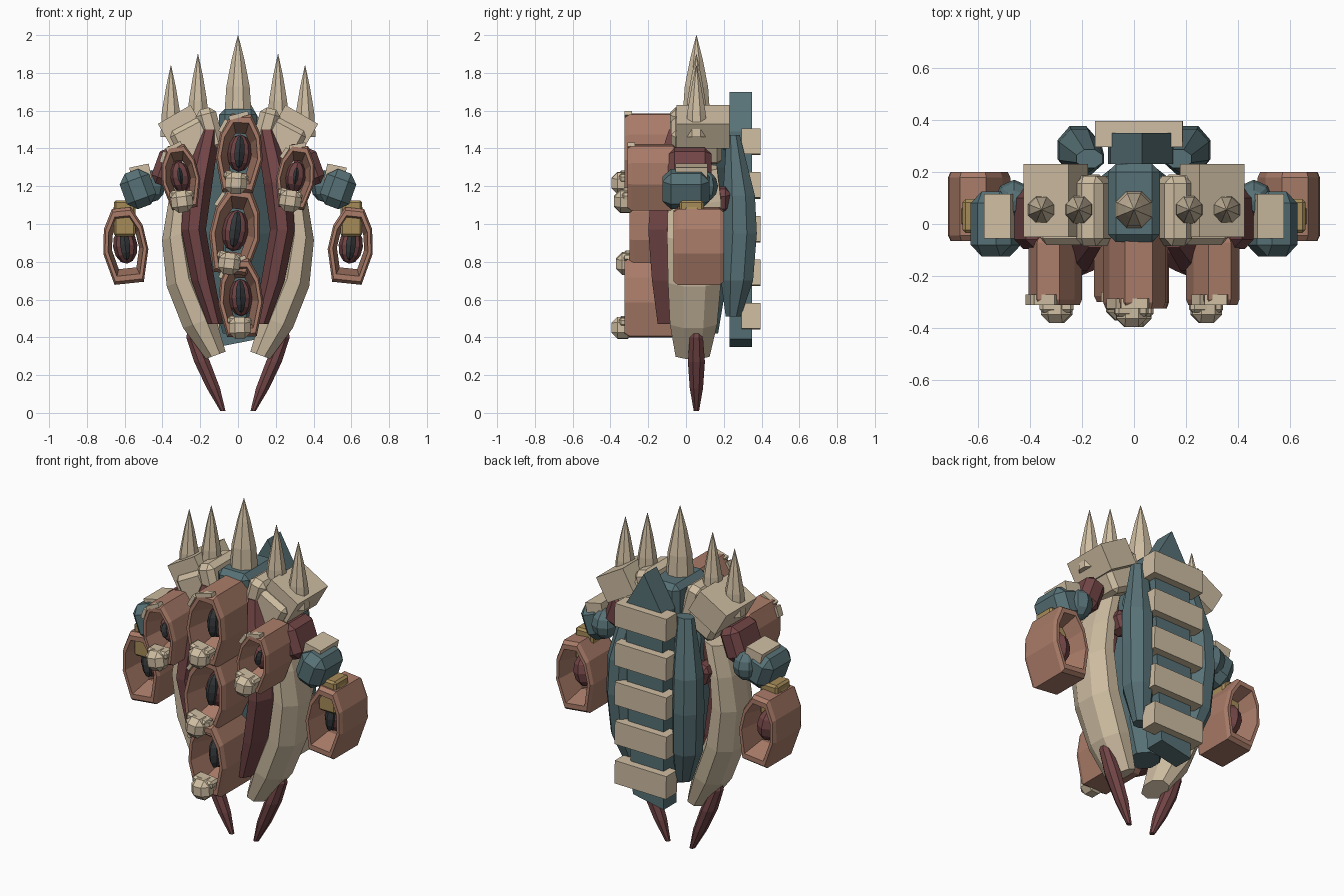
import bpy, bmesh, math
from mathutils import Matrix, Vector

cube = bpy.data.objects.get("Cube")
if cube:
    bpy.data.objects.remove(cube, do_unlink=True)


def material(name, r, g, b):
    m = bpy.data.materials.new(name)
    m.use_nodes = True
    m.diffuse_color = (r, g, b, 1)
    m.node_tree.nodes["Principled BSDF"].inputs["Base Color"].default_value = (r, g, b, 1)
    return m


bone = material("bone cream", .62, .51, .36)
clay = material("terracotta", .4, .2, .14)
teal = material("slate teal", .095, .165, .18)
wine = material("dark wine", .17, .06, .062)
gold = material("old gold", .38, .26, .1)
dark = material("charcoal", .04, .045, .048)


def finish(name, bm, mat):
    bmesh.ops.recalc_face_normals(bm, faces=bm.faces)
    mesh = bpy.data.meshes.new(name)
    bm.to_mesh(mesh)
    bm.free()
    mesh.materials.append(mat)
    obj = bpy.data.objects.new(name, mesh)
    bpy.context.collection.objects.link(obj)
    return obj


def skin(bm, rings, closed=False):
    """Join equal rings of points with quads, capping the ends unless closed."""
    rows = [[bm.verts.new(p) for p in ring] for ring in rings]
    n = len(rows[0])
    pairs = list(zip(rows, rows[1:] + rows[:1]))
    for a, b in pairs if closed else pairs[:-1]:
        for i in range(n):
            j = (i + 1) % n
            bm.faces.new((a[i], a[j], b[j], b[i]))
    if not closed:
        bm.faces.new(rows[0])
        bm.faces.new(rows[-1])


def loft(name, sections, mat, sides=8, side=1, lean=0):
    """Sections are (x, y, z, half width, half depth); lean slants them sideways."""
    bm = bmesh.new()
    rings = []
    grow = 1 / math.cos(math.pi / sides)
    for x, y, z, w, d in sections:
        angles = [(i + .5) * math.tau / sides for i in range(sides)]
        rings.append([(side * (x + w * grow * math.cos(a)), y + d * grow * math.sin(a),
                       z + lean * w * math.cos(a)) for a in angles])
    skin(bm, rings)
    return finish(name, bm, mat)


def box(name, center, size, mat, tilt=0, bevel=0):
    bm = bmesh.new()
    bmesh.ops.create_cube(bm, size=1)
    bmesh.ops.scale(bm, vec=size, verts=bm.verts)
    if bevel:
        bmesh.ops.bevel(bm, geom=bm.edges[:], offset=bevel, segments=1, affect='EDGES')
    bmesh.ops.transform(bm, matrix=Matrix.Translation(center) @
                        Matrix.Rotation(math.radians(tilt), 4, 'Y'), verts=bm.verts)
    return finish(name, bm, mat)


def ball(name, center, size, mat, u=8, v=6, tilt=0):
    bm = bmesh.new()
    bmesh.ops.create_uvsphere(bm, u_segments=u, v_segments=v, radius=1)
    bmesh.ops.scale(bm, vec=size, verts=bm.verts)
    bmesh.ops.transform(bm, matrix=Matrix.Translation(center) @
                        Matrix.Rotation(math.radians(tilt), 4, 'Y'), verts=bm.verts)
    return finish(name, bm, mat)


def pod(name, x, z, w, h, y0, y1, tilt=0, front=True, pupil=1):
    """Hollow eight-sided pod with a seed inside; front pods get a claw and a lid."""
    turn = Matrix.Rotation(math.radians(tilt), 4, 'Y')
    depth = y1 - y0

    def place(px, py, pz):
        return Vector((x, 0, z)) + turn @ Vector((px, py, pz))

    half = [(.42, 1), (.86, .5), (1, -.15), (.65, -1)]
    outline = half + [(-px, pz) for px, pz in reversed(half)]
    waist = .5 if front else .6
    profile = [(1, .92), (1, .08), (.92, 0), (.78, 0), (waist, .5), (.78, 1), (.92, 1)]
    bm = bmesh.new()
    skin(bm, [[place(px * w * s, y0 + t * depth, pz * h * s) for px, pz in outline]
              for s, t in profile], closed=True)
    finish(name, bm, clay)
    mid = y0 + depth * .52
    ball(name + "_seed", place(0, mid, 0), (w * .54, depth * .3, h * .48), wine, tilt=tilt)
    ball(name + "_pupil", place(0, mid - depth * .22, h * .03),
         (w * .25 * pupil, depth * .16, h * .42 * pupil), dark, u=6, tilt=tilt)
    if front:
        claw = place(-.01, y0 - .01, -h * .77)
        box(name + "_claw", claw, (.115, .12, .115), bone, tilt, .032)
        box(name + "_claw_root", claw + Vector((0, .02, .035)), (.13, .08, .045), bone, tilt + 8, .012)
        box(name + "_lid", place(-w * .12, y0 + .02, h * .96), (w * .85, .04, .022), bone, tilt - 18)
        box(name + "_lid_side", place(-w * .75, y0 + .02, h * .68), (.02, .04, h * .35), bone, tilt + 26)


# Core body with its raised neck collar
loft("core_body", [(0, .08, .42, .08, .09), (0, .07, .6, .13, .13), (0, .07, .95, .17, .15),
                   (0, .07, 1.3, .19, .15), (0, .08, 1.46, .15, .14)], teal)
box("neck_collar", (0, .08, 1.49), (.2, .3, .24), teal, 0, .03)

# Bent spine strip behind the body
spine = [(-.1, .35), (.1, .39), (.13, .8), (.15, 1.49), (.03, 1.7), (-.09, 1.49), (-.1, .8)]
bm = bmesh.new()
skin(bm, [[(x, y, z) for x, z in spine] for y in (.23, .35)])
finish("spine_strip", bm, teal)
for i in range(5):
    box(f"back_plate_{i}", (.02, .345, .511 + i * .231), (.335, .1, .135), bone, -1)

# Crown spikes
for name, x, base, tip, r in (("center", 0, 1.58, 2, .072), ("left_inner", .212, 1.52, 1.9, .056),
                              ("right_inner", -.212, 1.52, 1.9, .056),
                              ("left_outer", .355, 1.46, 1.84, .056),
                              ("right_outer", -.355, 1.46, 1.84, .056)):
    h = tip - base
    loft(name + "_spike", [(x, .055, base, r, r), (x, .055, base + h * .35, r * .86, r * .86),
                           (x, .055, base + h * .7, r * .46, r * .46),
                           (x, .055, tip, .001, .001)], bone)

# Paired parts
for s, side in ((1, "left_"), (-1, "right_")):
    # Outer rib shells, inner petals, back wings and lower fangs
    loft(side + "rib", [(.118, .035, .305, .052, .09), (.205, .04, .48, .085, .125),
                        (.295, .045, .7, .082, .14), (.33, .045, .94, .072, .145),
                        (.31, .045, 1.13, .06, .14), (.26, .045, 1.3, .06, .12)],
         bone, side=s, lean=-.4)
    loft(side + "petal", [(.12, -.07, .47, .04, .08), (.185, -.06, .7, .062, .12),
                          (.235, -.06, .97, .065, .14), (.21, -.04, 1.22, .075, .14),
                          (.15, .0, 1.5, .055, .09)], wine, side=s)
    loft(side + "back_wing", [(.16, .25, .51, .045, .04), (.2, .27, .7, .075, .085),
                              (.215, .285, .95, .078, .09), (.21, .28, 1.15, .078, .085),
                              (.17, .25, 1.47, .05, .035)], teal, side=s)
    loft(side + "fang", [(.08, .055, .01, .014, .014), (.13, .055, .13, .035, .035),
                         (.19, .055, .27, .042, .045), (.24, .055, .4, .034, .035),
                         (.24, .055, .46, .02, .02)], wine, side=s)
    box(side + "flank_muscle", (s * .24, .18, 1.13), (.1, .12, .13), wine, s * 20, .03)

    # Shoulder armor
    box(side + "shoulder_pad", (s * .3, .09, 1.515), (.2, .28, .15), bone, s * 30)
    box(side + "collar_guard", (s * .148, .05, 1.5), (.11, .27, .23), bone, s * 15, .03)
    box(side + "chest_guard", (s * .235, .055, 1.44), (.2, .27, .2), bone, s * 28, .025)

    # Arm: shoulder, forearm, cap, wrist and hanging pod
    box(side + "shoulder", (s * .375, .02, 1.3), (.13, .23, .2), wine, s * -20, .035)
    ball(side + "upper_arm", (s * .46, .09, 1.2), (.075, .08, .085), teal)
    box(side + "forearm", (s * .53, .0, 1.185), (.165, .25, .2), teal, s * 20, .045)
    box(side + "elbow_cap", (s * .515, .03, 1.265), (.105, .17, .09), bone, s * 12)
    box(side + "wrist", (s * .6, .03, 1.03), (.115, .13, .19), gold, 0, .012)
    ball(side + "wrist_knob", (s * .625, .03, 1.07), (.045, .065, .05), gold, u=6, v=4)
    pod(side + "arm_pod", s * .597, .885, .12, .2, -.065, .2, s * 6, False)
    pod(side + "chest_pod", s * .305, 1.25, .103, .17, -.31, -.05, s * 8, pupil=.65)

# Central column of pods
pod("upper_pod", .008, 1.375, .125, .207, -.325, -.02, 3)
pod("middle_pod", -.015, .965, .135, .23, -.3, .0, 7)
pod("lower_pod", .014, .61, .12, .207, -.325, .0, -2)
